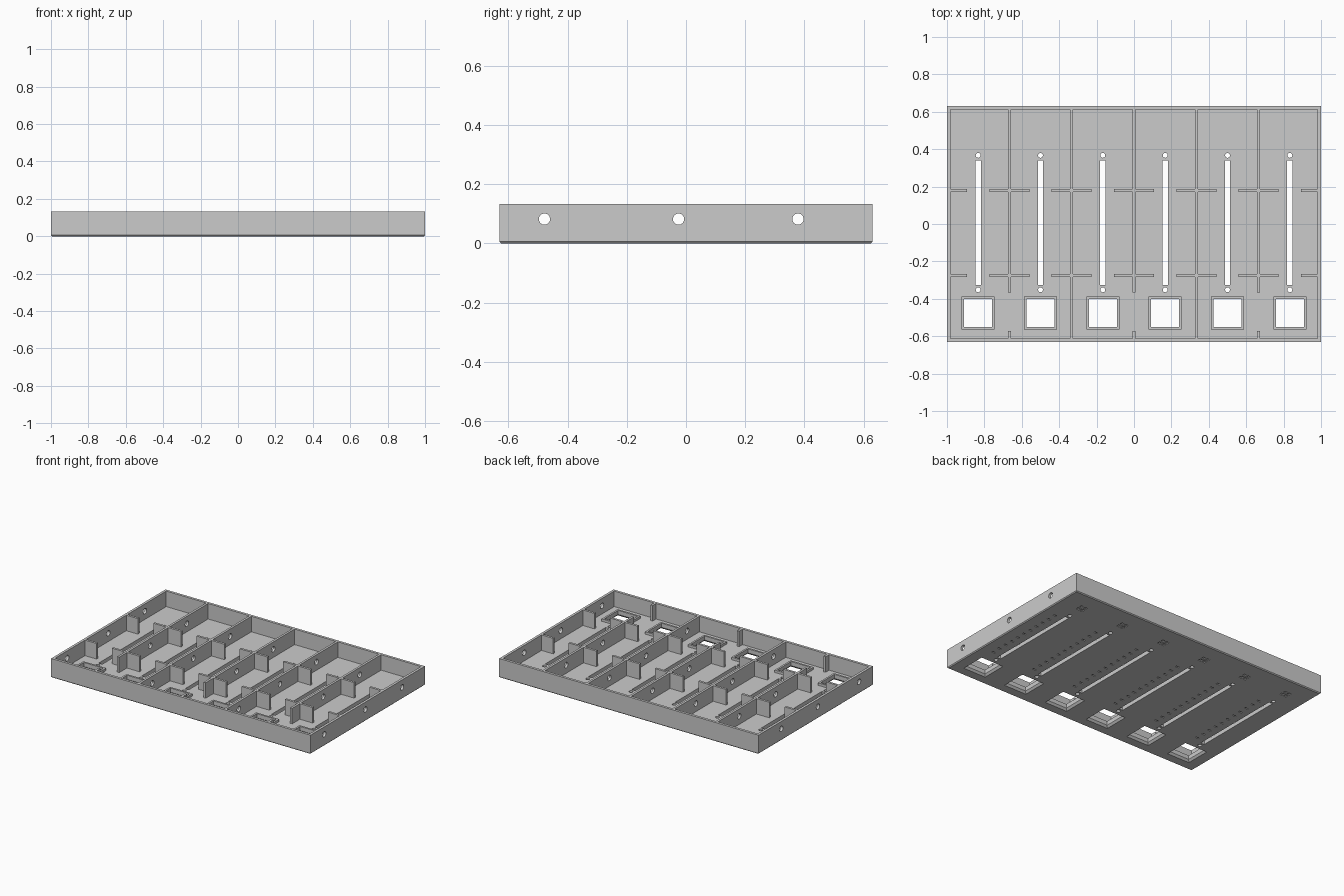
import bpy, bmesh
from math import pi
from mathutils import Matrix, Vector

if "Cube" in bpy.data.objects:
    bpy.data.objects.remove(bpy.data.objects["Cube"])

W, D, H = 1.0, 0.63, 0.133      # half width, half depth, height
WALL, FLOOR = 0.018, 0.025
RIB = 0.016
BAYS = [(i - 2.5) / 3 for i in range(6)]
WIN_Y = -0.475

grey = bpy.data.materials.new("light grey plastic")
grey.use_nodes = True
grey.diffuse_color = (0.6, 0.6, 0.6, 1)
grey.node_tree.nodes["Principled BSDF"].inputs["Base Color"].default_value = (0.6, 0.6, 0.6, 1)


def add_box(bm, x0, x1, y0, y1, z0, z1):
    scale = Matrix.Diagonal((x1 - x0, y1 - y0, z1 - z0, 1))
    move = Matrix.Translation(((x0 + x1) / 2, (y0 + y1) / 2, (z0 + z1) / 2))
    return bmesh.ops.create_cube(bm, size=1, matrix=move @ scale)["verts"]


def add_rod(bm, radius, length, matrix):
    bmesh.ops.create_cone(bm, cap_ends=True, segments=24, radius1=radius,
                          radius2=radius, depth=length, matrix=matrix)


def make(name, bm):
    mesh = bpy.data.meshes.new(name)
    bm.to_mesh(mesh)
    bm.free()
    mesh.materials.append(grey)
    obj = bpy.data.objects.new(name, mesh)
    bpy.context.collection.objects.link(obj)
    return obj


def box(name, *size):
    bm = bmesh.new()
    add_box(bm, *size)
    return make(name, bm)


def cut(obj, cutter):
    mod = obj.modifiers.new("cut", "BOOLEAN")
    mod.operation, mod.solver, mod.object = "DIFFERENCE", "EXACT", cutter
    depsgraph = bpy.context.evaluated_depsgraph_get()
    mesh = bpy.data.meshes.new_from_object(obj.evaluated_get(depsgraph))
    obj.modifiers.clear()
    obj.data = mesh


# Tray shell with a small chamfer round the underside
bm = bmesh.new()
add_box(bm, -W, W, -D, D, 0, H)
low = [e for e in bm.edges if all(v.co.z < 0.001 for v in e.verts)]
bmesh.ops.bevel(bm, geom=low, offset=0.006, segments=1, affect="EDGES")
tray = make("tray", bm)
cavity = box("cavity_cutter", WALL - W, W - WALL, WALL - D, D - WALL, FLOOR, H + 0.1)
cut(tray, cavity)

# Slots, screw holes and shallow underside marks
bm = bmesh.new()
for x in BAYS:
    add_box(bm, x - 0.014, x + 0.014, -0.325, 0.34, -0.1, 0.1)
    for y in (0.367, -0.352):
        add_rod(bm, 0.013, 0.2, Matrix.Translation((x, y, 0)))
    for i in range(11):
        y = 0.31 - i * 0.06
        add_box(bm, x + 0.06, x + 0.085, y - 0.005, y + 0.005, -0.1, 0.005)
    for dx in (-0.016, 0.016):
        for y in (0.468, 0.5):
            add_box(bm, x + dx - 0.01, x + dx + 0.01, y - 0.01, y + 0.01, -0.1, 0.005)
floor_cutter = make("floor_cutter", bm)
cut(tray, floor_cutter)

# Window openings, flared towards the underside
bm = bmesh.new()
for x in BAYS:
    add_box(bm, x - 0.075, x + 0.075, WIN_Y - 0.075, WIN_Y + 0.075, -0.1, 0.1)
window_cutter = make("window_cutter", bm)
cut(tray, window_cutter)
bm = bmesh.new()
for x in BAYS:
    for v in add_box(bm, x - 0.088, x + 0.088, WIN_Y - 0.088, WIN_Y + 0.088, -0.001, 0.014):
        if v.co.z > 0:
            centre = Vector((x, WIN_Y, v.co.z))
            v.co = centre + (v.co - centre) * (0.0745 / 0.088)
flare_cutter = make("flare_cutter", bm)
cut(tray, flare_cutter)

# Raised rims round the windows
for n, x in enumerate(BAYS, 1):
    rim = box(f"window_rim_{n}", x - 0.088, x + 0.088, WIN_Y - 0.088, WIN_Y + 0.088, FLOOR, 0.042)
    cut(rim, window_cutter)

# Cable holes run sideways through the walls and dividers
bm = bmesh.new()
for y in (-0.478, -0.025, 0.378):
    add_rod(bm, 0.019, 3, Matrix.Translation((0, y, 0.082)) @ Matrix.Rotation(pi / 2, 4, "Y"))
cable_cutter = make("cable_hole_cutter", bm)
cut(tray, cable_cutter)

# Dividers: alternate ones stop short and leave a stub at the front wall
for i in range(-2, 3):
    x, full = i / 3, i % 2 == 1
    x0, x1 = x - RIB / 2, x + RIB / 2
    divider = box(f"divider_{i + 3}", x0, x1, WALL - D if full else -0.367, D - WALL, FLOOR, H)
    cut(divider, cable_cutter)
    if not full:
        box(f"divider_stub_{i + 3}", x0, x1, WALL - D, -0.573, FLOOR, H)

# Short cross ribs on both sides of each divider and on the side walls
for y in (0.18, -0.275):
    for i in range(-3, 4):
        for side in (-1, 1):
            if i * side == 3:
                continue
            start = WALL if abs(i) == 3 else RIB / 2
            a, b = sorted((i / 3 + side * start, i / 3 + side * 0.107))
            box("cross_rib", a, b, y - RIB / 2, y + RIB / 2, FLOOR, H)

for cutter in (cavity, floor_cutter, window_cutter, flare_cutter, cable_cutter):
    bpy.data.objects.remove(cutter)
